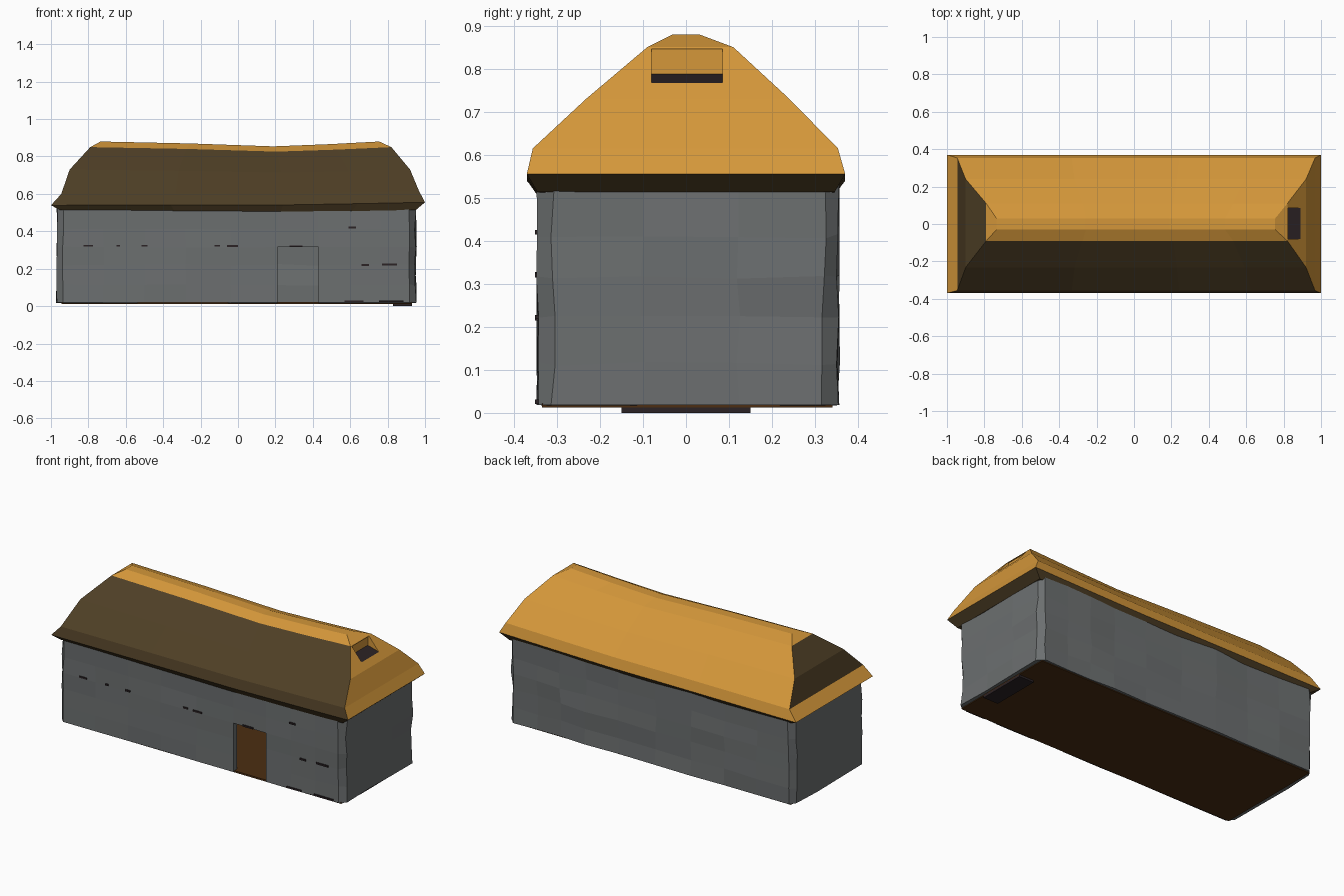
import bpy, bmesh, random
from mathutils import Vector

if "Cube" in bpy.data.objects:
    bpy.data.objects.remove(bpy.data.objects["Cube"])

random.seed(4)


def material(name, rgb):
    m = bpy.data.materials.new(name)
    m.diffuse_color = (*rgb, 1)
    m.use_nodes = True
    m.node_tree.nodes["Principled BSDF"].inputs["Base Color"].default_value = m.diffuse_color
    return m


GOLD = material("golden thatch", (0.66, 0.31, 0.042))
BROWN = material("weathered thatch", (0.078, 0.05, 0.019))
STONE = material("grey stone", (0.15, 0.16, 0.162))
DARK = material("dark gap", (0.024, 0.016, 0.018))
EARTH = material("earth floor", (0.072, 0.027, 0.006))


def finish(name, bm, mats):
    me = bpy.data.meshes.new(name)
    bmesh.ops.recalc_face_normals(bm, faces=bm.faces)
    bm.to_mesh(me)
    bm.free()
    for m in mats:
        me.materials.append(m)
    ob = bpy.data.objects.new(name, me)
    bpy.context.collection.objects.link(ob)
    return ob


def box(name, lo, hi, mat):
    bm = bmesh.new()
    bmesh.ops.create_cube(bm, size=1)
    lo, hi = Vector(lo), Vector(hi)
    for v in bm.verts:
        v.co = Vector([(a + b) / 2 + c * (b - a) for a, b, c in zip(lo, hi, v.co)])
    return finish(name, bm, [mat])


# Stone walls: a jittered ring of columns with chamfered corners and an open doorway
XF = [-0.935, -0.72, -0.5, -0.28, -0.04, 0.21, 0.43, 0.6, 0.76, 0.915]
YS = [-0.31, -0.1, 0.12, 0.32]
outline = [(x, -0.345) for x in XF] + [(0.95, y) for y in YS]
outline += [(x, 0.352) for x in reversed(XF)] + [(-0.968, y) for y in reversed(YS)]
levels = [0.018, 0.115, 0.22, 0.315, 0.41, 0.53]
bm = bmesh.new()
rows = []
for z in levels:
    row = []
    for x, y in outline:
        front = y < -0.34
        j = 0.003 if front else 0.006
        door = front and x in (0.21, 0.43)
        dz = 0 if door or z in (levels[0], levels[-1]) else random.uniform(-j, j)
        dx = 0 if door else random.uniform(-j, j)
        row.append(bm.verts.new((x + dx, y + random.uniform(-j, j), z + dz)))
    rows.append(row)
n = len(outline)
for k in range(len(levels) - 1):
    for i in range(n):
        if i == XF.index(0.21) and levels[k + 1] <= 0.315:
            continue
        a = (i + 1) % n
        bm.faces.new((rows[k][i], rows[k][a], rows[k + 1][a], rows[k + 1][i]))
walls = finish("stone_walls", bm, [STONE])
sol = walls.modifiers.new("thickness", 'SOLIDIFY')
sol.thickness = 0.035
sol.offset = -1

# Floor and sunken footing
box("earth_floor", (-0.945, -0.335, 0.012), (0.93, 0.34, 0.022), EARTH)
box("footing_stone", (0.83, -0.15, 0.0), (0.93, 0.15, 0.016), DARK)

# Thatched roof: stacked rings (z, left x, right x, front y, back y)
RINGS = [(0.513, -0.95, 0.95, -0.345, 0.345),
         (0.547, -1.0, 1.0, -0.37, 0.37),
         (0.607, -0.945, 0.968, -0.356, 0.353),
         (0.73, -0.90, 0.92, -0.232, 0.24),
         (0.85, -0.79, 0.82, -0.09, 0.11),
         (0.88, -0.735, 0.755, -0.03, 0.03)]
SAG = [(0.0, 0.0), (0.32, 0.4), (0.62, 1.0), (0.82, 0.55), (1.0, 0.0)]
bm = bmesh.new()
rings = []
for k, (z, x0, x1, y0, y1) in enumerate(RINGS):
    depth = 0.008 if k < 2 else 0.008 + 0.018 * (z - 0.6) / 0.28
    tilt = 0.008 if k in (1, 2) else 0
    fr, bk = [], []
    for t, s in SAG:
        x = x0 + (x1 - x0) * t
        zz = z - depth * s + tilt * x
        fr.append(bm.verts.new((x, y0, zz)))
        bk.append(bm.verts.new((x, y1, zz)))
    rings.append((fr, bk))


def quad(a, b, c, d, mi):
    bm.faces.new((a, b, c, d)).material_index = mi


for k in range(len(RINGS) - 1):
    (f0, b0), (f1, b1) = rings[k], rings[k + 1]
    under = k == 0
    for i in range(len(SAG) - 1):
        quad(f0[i], f0[i + 1], f1[i + 1], f1[i], 1 if k < 4 else 0)
        quad(b0[i + 1], b0[i], b1[i], b1[i + 1], 1 if under else 0)
    quad(f0[-1], b0[-1], b1[-1], f1[-1], 1 if under else 0)
    quad(b0[0], f0[0], f1[0], b1[0], 1 if under or k in (2, 3) else 0)
for i in range(len(SAG) - 1):
    for (f, b), mi in ((rings[0], 1), (rings[-1], 0)):
        quad(f[i], f[i + 1], b[i + 1], b[i], mi)
ROOF_MATS = [GOLD, BROWN, DARK]
roof = finish("thatched_roof", bm, ROOF_MATS)

# Smoke hole in the right hip, cut with a dark-floored wedge
bm = bmesh.new()
profile = [(0.815, 0.788), (1.0, 0.735), (1.0, 0.846), (0.815, 0.846)]
sides = [[bm.verts.new((x, y, z)) for x, z in profile] for y in (-0.08, 0.085)]
for s in sides:
    bm.faces.new(s)
for i in range(4):
    j = (i + 1) % 4
    quad(sides[0][i], sides[0][j], sides[1][j], sides[1][i], 2 if i == 0 else 0)
cutter = finish("smoke_hole_cutter", bm, ROOF_MATS)
cutter.hide_render = True
cut = roof.modifiers.new("smoke_hole", 'BOOLEAN')
cut.operation = 'DIFFERENCE'
cut.solver = 'EXACT'
cut.object = cutter
bpy.context.view_layer.objects.active = roof
bpy.ops.object.modifier_apply(modifier=cut.name)
bpy.data.objects.remove(cutter)

# Dark chinks between stones on the front wall: (x, z, width)
for x, z, w in [(-0.8, 0.323, 0.05), (-0.64, 0.323, 0.02), (-0.5, 0.323, 0.03),
                (-0.11, 0.323, 0.03), (-0.03, 0.321, 0.06), (0.31, 0.32, 0.07),
                (0.68, 0.22, 0.04), (0.81, 0.223, 0.08), (0.61, 0.42, 0.04),
                (0.62, 0.026, 0.1), (0.82, 0.026, 0.13)]:
    box("wall_chink", (x - w / 2, -0.351, z - 0.005), (x + w / 2, -0.342, z + 0.005), DARK)
